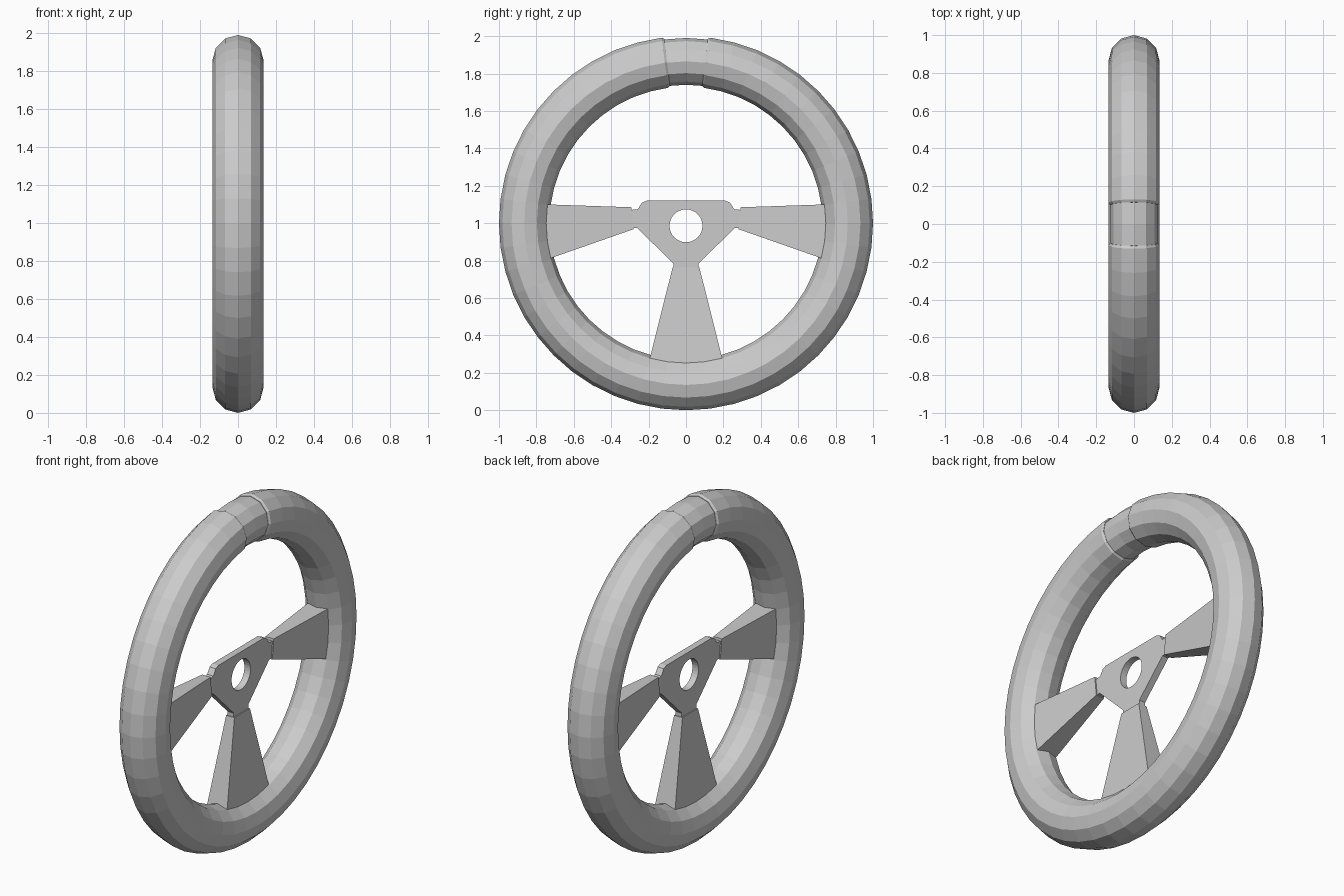
import bpy, bmesh
from math import sin, cos, pi, radians

if "Cube" in bpy.data.objects:
    bpy.data.objects.remove(bpy.data.objects["Cube"])

CZ, MAJOR, TUBE = 1.0, 0.865, 0.135   # rim centre height, ring radius, tube radius
SIDES, STEP = 12, 7.5                 # tube sides, degrees per rim segment


def finish(name, bm):
    bmesh.ops.recalc_face_normals(bm, faces=bm.faces[:])
    me = bpy.data.meshes.new(name)
    bm.to_mesh(me)
    bm.free()
    ob = bpy.data.objects.new(name, me)
    bpy.context.collection.objects.link(ob)
    return ob


def tube_arc(name, stations):
    """Tube around the x axis; stations are (degrees from top, tube radius)."""
    bm = bmesh.new()
    rings = []
    for deg, r in stations:
        a = radians(deg)
        ring = []
        for i in range(SIDES):
            t = 2 * pi * i / SIDES
            d = MAJOR + r * cos(t)
            ring.append(bm.verts.new((r * sin(t), d * sin(a), CZ + d * cos(a))))
        rings.append(ring)
    for a, b in zip(rings, rings[1:]):
        for i in range(SIDES):
            j = (i + 1) % SIDES
            bm.faces.new((a[i], a[j], b[j], b[i]))
    bm.faces.new(rings[0])
    bm.faces.new(rings[-1])
    return finish(name, bm)


def spoke(name, inner, outer, h_in=0.027, h_out=0.069):
    """Tapered bar from two (y, z) points at the hub to two inside the rim."""
    bm = bmesh.new()
    ends = []
    for (p, q), h in ((inner, h_in), (outer, h_out)):
        ends.append([bm.verts.new(c) for c in
                     ((-h, *p), (h, *p), (h, *q), (-h, *q))])
    a, b = ends
    bm.faces.new(a)
    bm.faces.new(b)
    for i in range(4):
        j = (i + 1) % 4
        bm.faces.new((a[i], a[j], b[j], b[i]))
    return finish(name, bm)


# Grip rim with small chamfers where it meets the top marker
n = int(360 / STEP)
grip = [(k * STEP, TUBE) for k in range(1, n)]
tube_arc("rim_grip", [(6.7, TUBE - 0.008)] + grip + [(353.3, TUBE - 0.008)])

# Thinner band at the top of the rim
tube_arc("rim_top_band", [(-8, TUBE - 0.01), (0, TUBE - 0.01), (8, TUBE - 0.01)])

# Hub plate with centre hole
half = [(0.21, 1.12), (0.235, 1.11), (0.257, 1.075), (0.30, 1.07), (0.295, 0.973),
        (0.26, 0.973), (0.068, 0.785), (0.068, 0.75)]
outline = half + [(-y, z) for y, z in reversed(half)]
hole = [(0.088 * cos(2 * pi * i / 32), 0.986 + 0.088 * sin(2 * pi * i / 32))
        for i in range(32)]
H = 0.02
bm = bmesh.new()
edges = []
for loop in (outline, hole):
    vs = [bm.verts.new((-H, y, z)) for y, z in loop]
    edges += [bm.edges.new((vs[i - 1], vs[i])) for i in range(len(vs))]
bmesh.ops.triangle_fill(bm, edges=edges, use_beauty=True)
ext = bmesh.ops.extrude_face_region(bm, geom=bm.faces[:], use_keep_orig=True)
bmesh.ops.translate(bm, vec=(2 * H, 0, 0),
                    verts=[g for g in ext["geom"] if isinstance(g, bmesh.types.BMVert)])
finish("hub_plate", bm)

# Three spokes running into the rim
for side, s in (("left", -1), ("right", 1)):
    spoke("spoke_" + side,
          ((s * 0.293, 1.085), (s * 0.28, 0.968)),
          ((s * 0.80, 1.102), (s * 0.78, 0.793)))
spoke("spoke_bottom", ((-0.072, 0.762), (0.072, 0.762)), ((-0.208, 0.22), (0.208, 0.22)))
